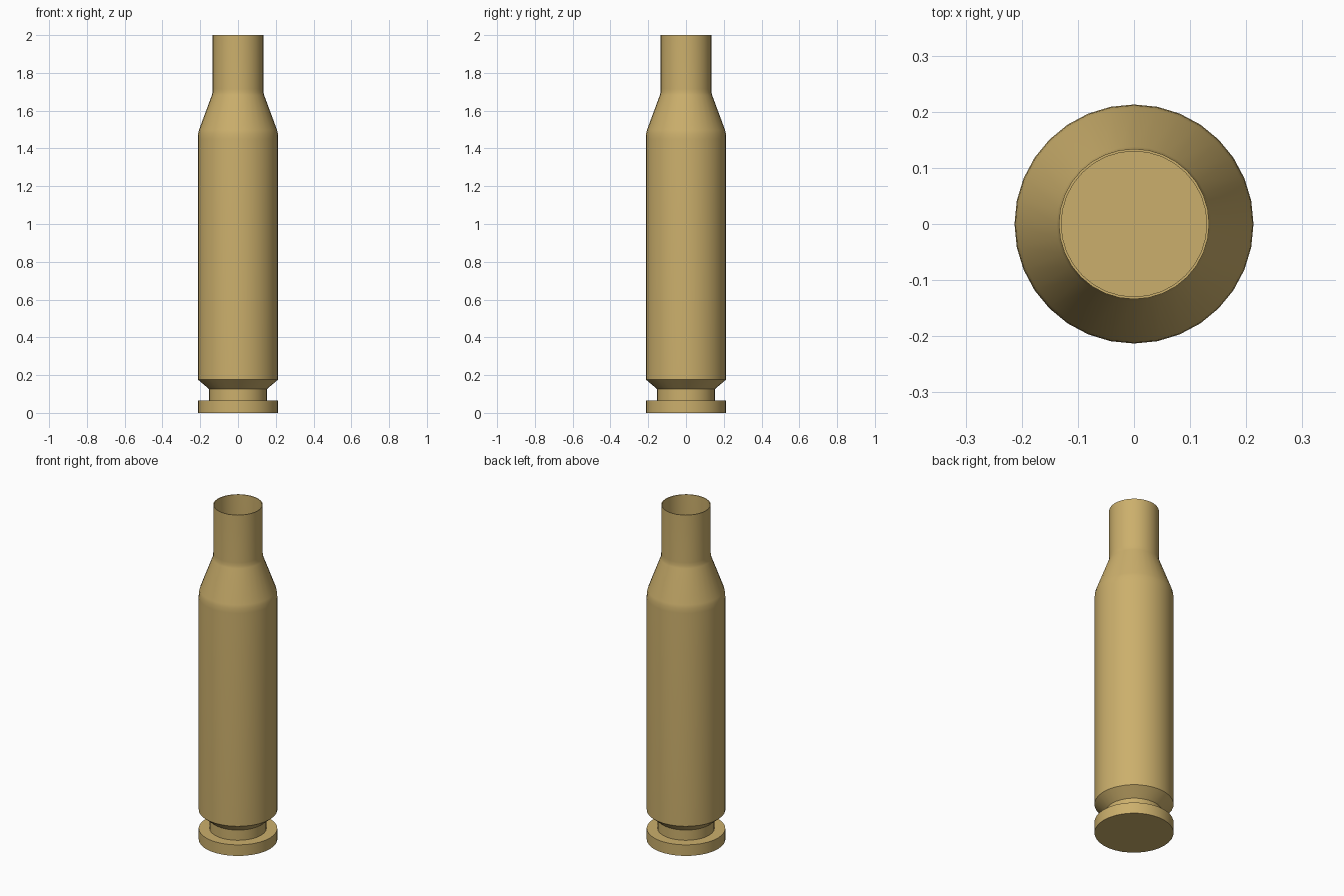
import bpy, bmesh, math

if "Cube" in bpy.data.objects:
    bpy.data.objects.remove(bpy.data.objects["Cube"])

SEGMENTS = 32
WALL = 0.0045

# Outer profile (radius, height), from base to open mouth
outer = [
    (0.213, 0.0), (0.213, 0.066),        # rim
    (0.154, 0.066), (0.154, 0.127),      # extractor groove
    (0.213, 0.177),                      # groove bevel
    (0.213, 1.45), (0.2115, 1.477), (0.207, 1.497),   # body, soft shoulder start
    (0.138, 1.683), (0.1347, 1.696), (0.134, 1.715),  # shoulder, soft neck start
    (0.134, 2.0),                        # neck
]
# Thin wall: the inside follows the outside back down to a flat floor
inner = [(r - WALL, z) for r, z in reversed(outer[4:])]
inner += [(0.154 - WALL, 0.127), (0.154 - WALL, 0.066 - WALL),
          (0.213 - WALL, 0.066 - WALL), (0.213 - WALL, WALL)]
profile = outer + inner

bm = bmesh.new()
rings = []
for r, z in profile:
    ring = []
    for i in range(SEGMENTS):
        a = 2 * math.pi * i / SEGMENTS
        ring.append(bm.verts.new((r * math.cos(a), r * math.sin(a), z)))
    rings.append(ring)

# Side walls between neighbouring rings
for lo, hi in zip(rings, rings[1:]):
    for i in range(SEGMENTS):
        j = (i + 1) % SEGMENTS
        bm.faces.new((lo[i], lo[j], hi[j], hi[i]))

# Base and inside floor
bm.faces.new(rings[0])
bm.faces.new(rings[-1])
bmesh.ops.recalc_face_normals(bm, faces=bm.faces)

mesh = bpy.data.meshes.new("casing")
bm.to_mesh(mesh)
bm.free()
casing = bpy.data.objects.new("casing", mesh)
bpy.context.collection.objects.link(casing)

# Brass colour
brass = bpy.data.materials.new("brass")
brass.diffuse_color = (0.60, 0.43, 0.15, 1)
brass.use_nodes = True
brass.node_tree.nodes["Principled BSDF"].inputs["Base Color"].default_value = brass.diffuse_color
mesh.materials.append(brass)

# Smooth sides with crisp edges
bpy.context.view_layer.objects.active = casing
casing.select_set(True)
bpy.ops.object.shade_smooth_by_angle(angle=math.radians(30))
